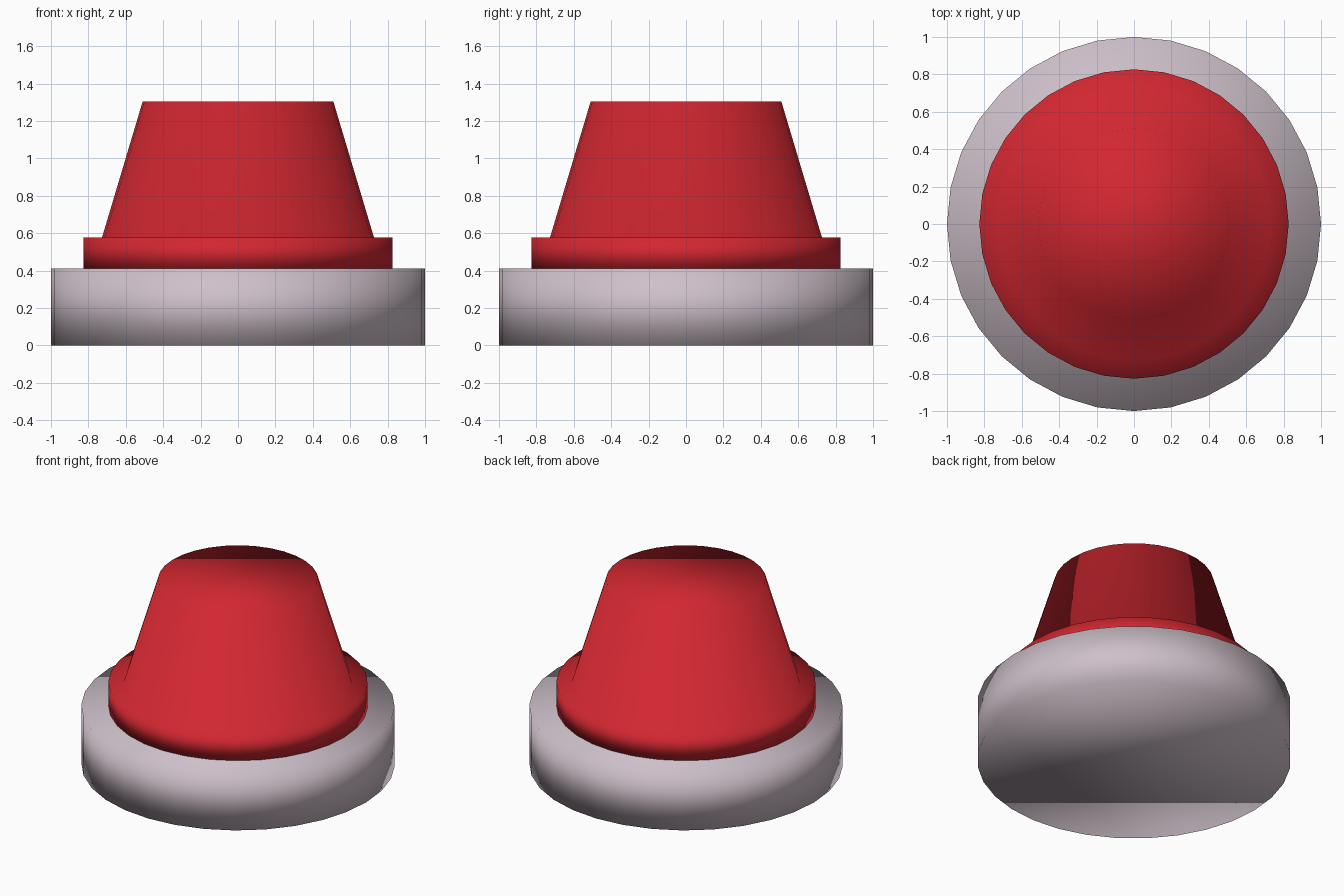
import bpy, bmesh
from math import cos, sin, tau

if "Cube" in bpy.data.objects:
    bpy.data.objects.remove(bpy.data.objects["Cube"])

SIDES = 32


def material(name, color):
    mat = bpy.data.materials.new(name)
    mat.diffuse_color = color
    mat.use_nodes = True
    mat.node_tree.nodes["Principled BSDF"].inputs["Base Color"].default_value = mat.diffuse_color
    return mat


def lathe(name, profile, mat):
    """Closed solid turned from (radius, z) points, bottom to top."""
    bm = bmesh.new()
    rings = [[bm.verts.new((r * cos(tau * i / SIDES), r * sin(tau * i / SIDES), z))
              for i in range(SIDES)] for r, z in profile]
    for low, high in zip(rings, rings[1:]):
        for i in range(SIDES):
            j = (i + 1) % SIDES
            bm.faces.new((low[i], low[j], high[j], high[i]))
    bm.faces.new(rings[0][::-1])
    bm.faces.new(rings[-1])
    for face in bm.faces:
        face.smooth = True
    mesh = bpy.data.meshes.new(name)
    bm.to_mesh(mesh)
    bm.free()
    mesh.materials.append(mat)
    obj = bpy.data.objects.new(name, mesh)
    bpy.context.collection.objects.link(obj)
    return obj


red = material("red_plastic", (0.64, 0.02, 0.03, 1))
grey = material("base_grey", (0.62, 0.53, 0.59, 1))

# Round plinth
lathe("base_disc", [(1.0, 0.0), (1.0, 0.41)], grey)

# Flanged tapered button
lathe("tapered_button", [(0.827, 0.41), (0.827, 0.577), (0.727, 0.577), (0.51, 1.303)], red)
